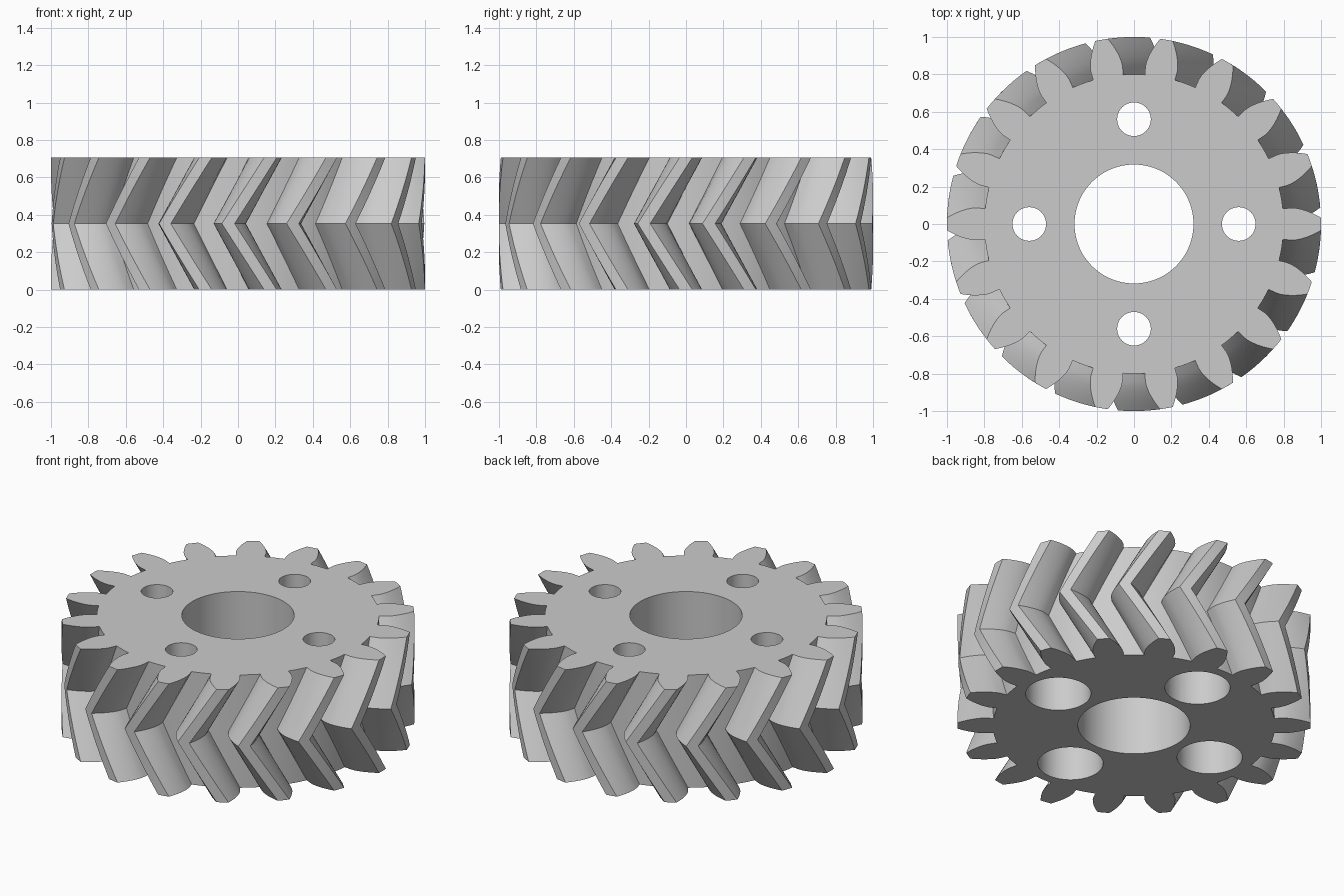
import bpy, bmesh, math
from math import cos, sin, tan, pi, radians

TEETH = 18
PITCH_R, TIP_R, ROOT_R = 0.9, 1.0, 0.8
HEIGHT = 0.706
TWIST = radians(13)
STEPS = 8            # slices per half of the chevron
PRESSURE = radians(20)
BASE_R = PITCH_R * cos(PRESSURE)

if "Cube" in bpy.data.objects:
    bpy.data.objects.remove(bpy.data.objects["Cube"], do_unlink=True)

# One plain metal colour
steel = bpy.data.materials.new("light_grey_metal")
steel.use_nodes = True
GREY = (0.6, 0.6, 0.6, 1)
steel.diffuse_color = GREY
steel.node_tree.nodes["Principled BSDF"].inputs["Base Color"].default_value = GREY


def half_angle(r):
    """Half the angular width of an involute tooth at radius r."""
    a = math.acos(min(1, BASE_R / r))
    return pi / (2 * TEETH) + (tan(PRESSURE) - PRESSURE) - (tan(a) - a)


def tooth_profile():
    """Polar points of one tooth, with the root arc that follows it."""
    radii = [ROOT_R] + [BASE_R + (TIP_R - BASE_R) * i / 6 for i in range(7)]
    rise = [(r, -half_angle(r)) for r in radii]
    fall = [(r, -a) for r, a in reversed(rise)]
    root = half_angle(ROOT_R)
    gap = 2 * pi / TEETH - 2 * root
    arc = [(ROOT_R, root + gap * i / 3) for i in (1, 2)]
    return rise + [(TIP_R, 0)] + fall + arc


def build_gear():
    bm = bmesh.new()
    outline = [(r, a + 2 * pi * k / TEETH)
               for k in range(TEETH) for r, a in tooth_profile()]
    # Stack slices that twist one way, then back, to form the chevrons
    rings = []
    for s in range(2 * STEPS + 1):
        t = s / STEPS
        turn = -TWIST * (1 - abs(1 - t))
        z = HEIGHT * t / 2
        rings.append([bm.verts.new((r * cos(a + turn), r * sin(a + turn), z))
                      for r, a in outline])
    n = len(outline)
    for low, high in zip(rings, rings[1:]):
        for i in range(n):
            j = (i + 1) % n
            bm.faces.new((low[i], low[j], high[j], high[i]))
    bm.faces.new(rings[0][::-1])
    bm.faces.new(rings[-1])
    mesh = bpy.data.meshes.new("herringbone_gear")
    bm.to_mesh(mesh)
    bm.free()
    obj = bpy.data.objects.new("herringbone_gear", mesh)
    bpy.context.collection.objects.link(obj)
    mesh.materials.append(steel)
    return obj


def bore(target, radius, x, y, z0, z1, sides):
    """Cut a round hole between two heights."""
    bpy.ops.mesh.primitive_cylinder_add(vertices=sides, radius=radius, depth=z1 - z0,
                                        location=(x, y, (z0 + z1) / 2))
    cutter = bpy.context.object
    cutter.name = "hole_cutter"
    cutter.hide_render = True
    cutter.data.materials.append(steel)
    mod = target.modifiers.new("bore", 'BOOLEAN')
    mod.operation, mod.solver, mod.object = 'DIFFERENCE', 'EXACT', cutter
    bpy.context.view_layer.objects.active = target
    bpy.ops.object.modifier_apply(modifier=mod.name)
    bpy.data.objects.remove(cutter, do_unlink=True)


gear = build_gear()

# Central shaft hole, and four bolt holes with wide counterbores underneath
bore(gear, 0.318, 0, 0, -0.1, HEIGHT + 0.1, 96)
for k in range(4):
    x, y = 0.56 * cos(k * pi / 2), 0.56 * sin(k * pi / 2)
    bore(gear, 0.185, x, y, -0.1, 0.4, 48)
    bore(gear, 0.09, x, y, 0.3, HEIGHT + 0.1, 48)

bpy.ops.object.select_all(action='DESELECT')
gear.select_set(True)
bpy.context.view_layer.objects.active = gear
bpy.ops.object.shade_smooth_by_angle(angle=radians(30))
